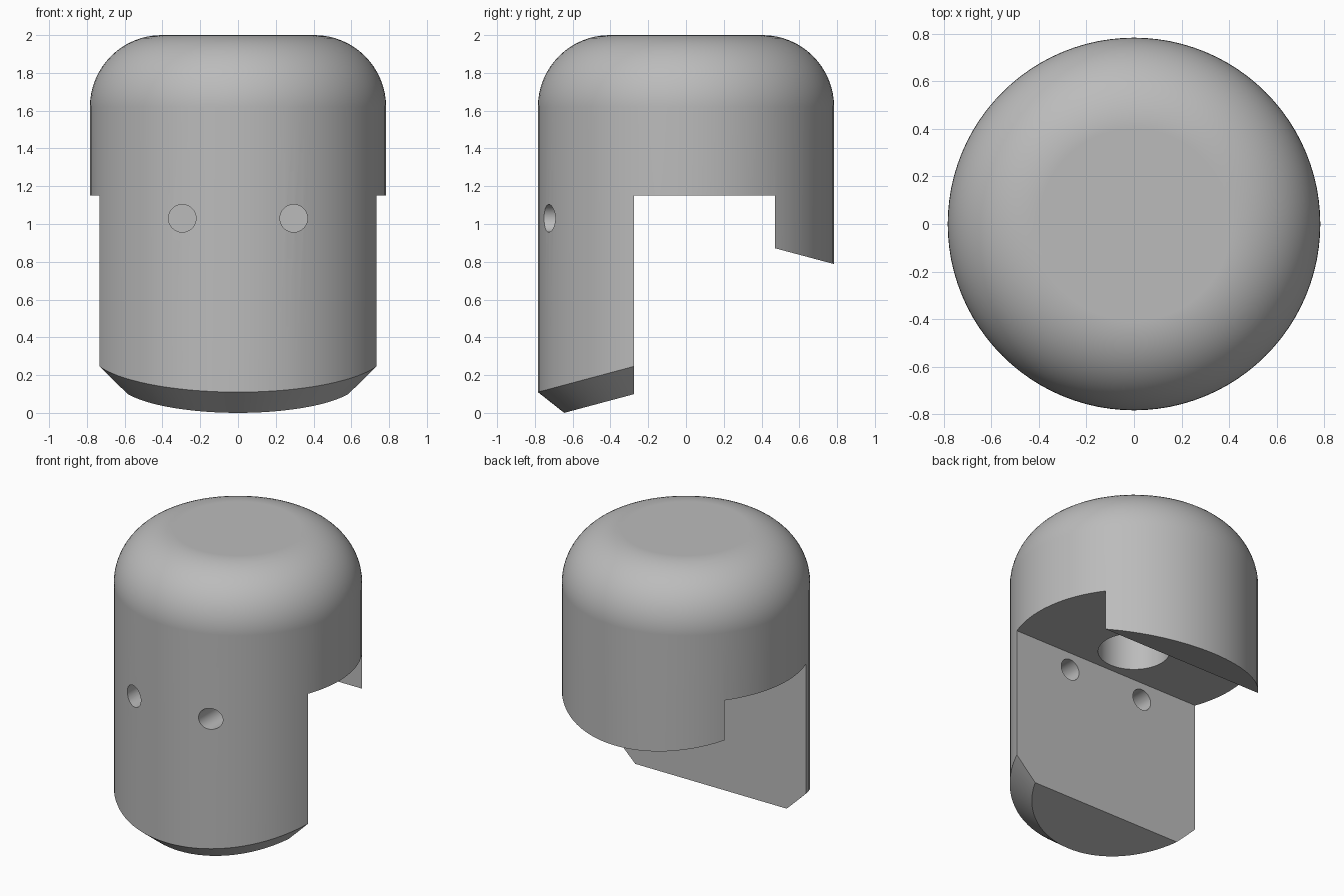
import bpy, bmesh, math
from mathutils import Matrix

cube = bpy.data.objects.get("Cube")
if cube:
    bpy.data.objects.remove(cube, do_unlink=True)

RADIUS, FILLET, SEGMENTS = 0.784, 0.38, 96
SLOPE = math.tan(math.radians(15))

grey = bpy.data.materials.new("plain grey")
grey.use_nodes = True
colour = (0.5, 0.5, 0.5, 1)
grey.diffuse_color = colour
grey.node_tree.nodes["Principled BSDF"].inputs["Base Color"].default_value = colour


def add_object(name, bm):
    bmesh.ops.recalc_face_normals(bm, faces=bm.faces)
    mesh = bpy.data.meshes.new(name)
    bm.to_mesh(mesh)
    bm.free()
    mesh.materials.append(grey)
    obj = bpy.data.objects.new(name, mesh)
    bpy.context.collection.objects.link(obj)
    return obj


def round_body(name, rings):
    """Stack of rings (radius, height, tilt) with flat end caps."""
    bm = bmesh.new()
    loops = []
    for radius, height, tilt in rings:
        loop = []
        for i in range(SEGMENTS):
            a = math.tau * i / SEGMENTS
            x, y = radius * math.cos(a), radius * math.sin(a)
            loop.append(bm.verts.new((x, y, height + tilt * y)))
        loops.append(loop)
    for low, high in zip(loops, loops[1:]):
        for i in range(SEGMENTS):
            j = (i + 1) % SEGMENTS
            bm.faces.new((low[i], low[j], high[j], high[i]))
    bm.faces.new(loops[0][::-1])
    bm.faces.new(loops[-1])
    return add_object(name, bm)


def prism(name, outline, half_width):
    """Side outline (y, z) extruded across x."""
    bm = bmesh.new()
    face = bm.faces.new([bm.verts.new((-half_width, y, z)) for y, z in outline])
    side = bmesh.ops.extrude_face_region(bm, geom=[face])["geom"]
    moved = [v for v in side if isinstance(v, bmesh.types.BMVert)]
    bmesh.ops.translate(bm, verts=moved, vec=(2 * half_width, 0, 0))
    return add_object(name, bm)


def drill(name, radius, depth, matrix):
    bm = bmesh.new()
    bmesh.ops.create_cone(bm, cap_ends=True, segments=48, radius1=radius,
                          radius2=radius, depth=depth, matrix=matrix)
    return add_object(name, bm)


# Capped body: slanted chamfered foot, straight wall, rounded crown
foot = [(0.645, 0.173, SLOPE), (RADIUS, 0.32, SLOPE)]
crown = []
for step in range(17):
    a = math.pi / 2 * step / 16
    crown.append((RADIUS - FILLET + FILLET * math.cos(a),
                  2 - FILLET + FILLET * math.sin(a), 0))
body = round_body("capped_body", foot + crown)

# Open slot that leaves the front plate and the short back skirt
slot = prism("slot_cutter", [(-0.275, -1), (-0.275, 1.15), (0.47, 1.15),
                             (0.47, 0.872), (1, 0.872 - 0.53 * SLOPE), (1, -1)], 1)

# Blind bore in the slot ceiling and two holes through the front plate
cutters = [slot, drill("bore_cutter", 0.227, 0.8, Matrix.Translation((0, 0, 1.2)))]
for side in (-1, 1):
    place = Matrix.Translation((side * 0.295, -0.55, 1.03)) @ Matrix.Rotation(math.pi / 2, 4, "X")
    cutters.append(drill("screw_hole_cutter", 0.073, 0.8, place))

bpy.ops.object.select_all(action="DESELECT")
bpy.context.view_layer.objects.active = body
body.select_set(True)
for cutter in cutters:
    cutter.hide_render = True
    cut = body.modifiers.new("cut", "BOOLEAN")
    cut.operation, cut.solver, cut.object = "DIFFERENCE", "EXACT", cutter
    bpy.ops.object.modifier_apply(modifier=cut.name)
    bpy.data.objects.remove(cutter, do_unlink=True)

# Smooth curved walls with crisp edges
bpy.ops.object.shade_smooth_by_angle(angle=math.radians(30))
weighted = body.modifiers.new("even_normals", "WEIGHTED_NORMAL")
weighted.keep_sharp = True
